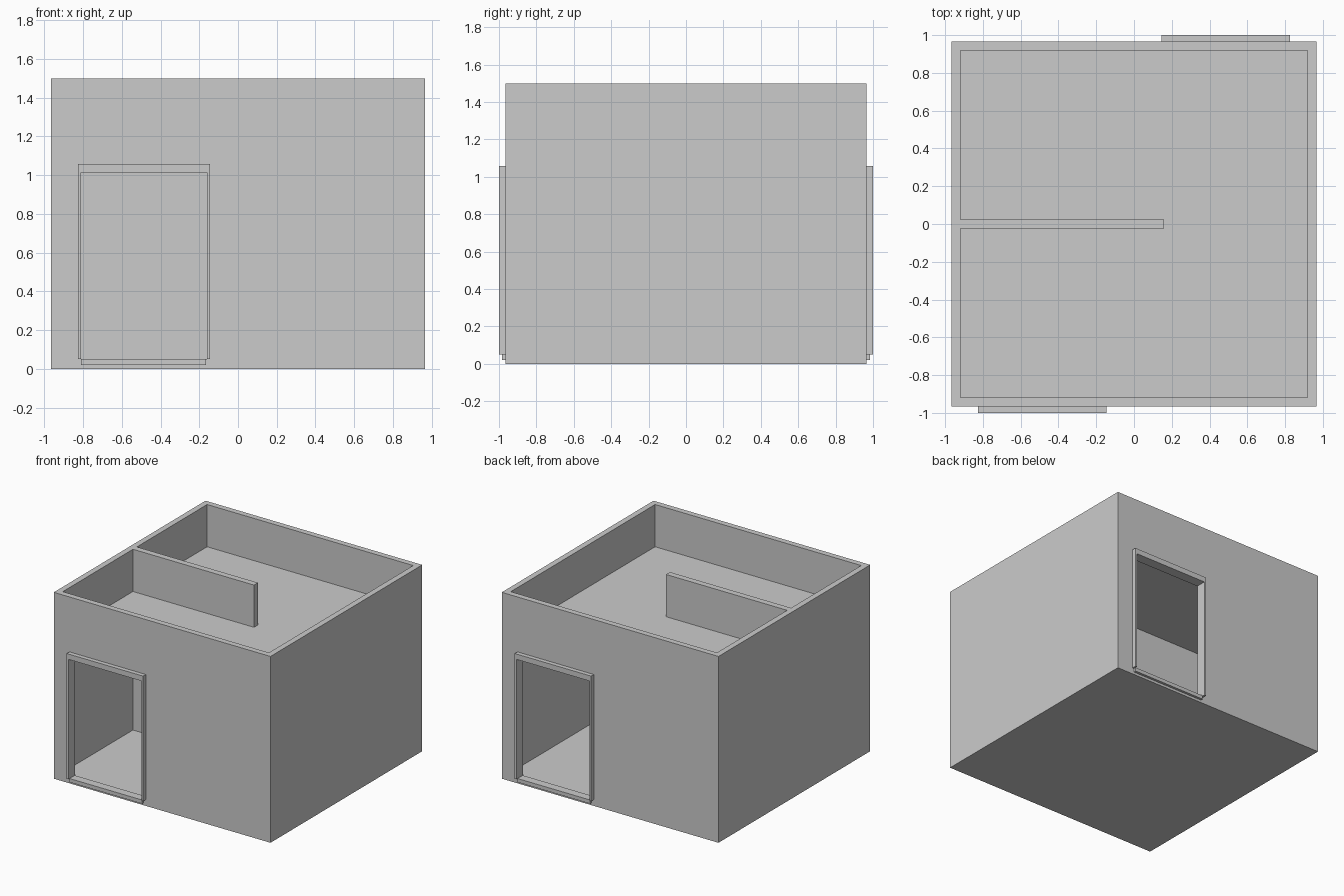
import bpy, bmesh
from mathutils import Vector, Matrix

if "Cube" in bpy.data.objects:
    bpy.data.objects.remove(bpy.data.objects["Cube"])

OUT, INN, T = 0.965, 0.918, 0.025      # outer half size, inner half size, half partition
H, FLOOR, CEIL, ROOF = 1.5, 0.045, 1.112, 1.16


def prism(name, pts, vec, spin=False):
    """Extrude a closed profile of 3D points along vec; spin turns it half way round z."""
    bm = bmesh.new()
    face = bm.faces.new([bm.verts.new(p) for p in pts])
    new = bmesh.ops.extrude_face_region(bm, geom=[face])['geom']
    bmesh.ops.translate(bm, vec=Vector(vec),
                        verts=[v for v in new if isinstance(v, bmesh.types.BMVert)])
    if spin:
        bmesh.ops.transform(bm, matrix=Matrix.Rotation(3.14159265, 4, 'Z'), verts=bm.verts)
    bmesh.ops.recalc_face_normals(bm, faces=bm.faces)
    me = bpy.data.meshes.new(name)
    bm.to_mesh(me)
    bm.free()
    ob = bpy.data.objects.new(name, me)
    bpy.context.collection.objects.link(ob)
    return ob


def box(name, x0, x1, y0, y1, z0, z1, spin=False):
    return prism(name, [(x0, y0, z0), (x1, y0, z0), (x1, y1, z0), (x0, y1, z0)],
                 (0, 0, z1 - z0), spin)


def cut(target, cutter):
    mod = target.modifiers.new("cut", 'BOOLEAN')
    mod.operation, mod.solver, mod.object = 'DIFFERENCE', 'EXACT', cutter
    bpy.context.view_layer.objects.active = target
    bpy.ops.object.modifier_apply(modifier=mod.name)
    bpy.data.objects.remove(cutter)


# Solid block, hollowed into a ground-floor room and a roof terrace;
# the C-shaped plan leaves the half-length partition standing
building = box("building", -OUT, OUT, -OUT, OUT, 0, H)
plan = [(-INN, -INN), (INN, -INN), (INN, INN), (-INN, INN),
        (-INN, T), (0.16, T), (0.16, -T), (-INN, -T)]
for z0, z1 in ((FLOOR, CEIL), (ROOF, H + 0.1)):
    cut(building, prism("room_cutter", [(x, y, z0) for x, y in plan], (0, 0, z1 - z0)))

# Two doorways, the back one being the front one turned half way round
X0, X1, Z0, Z1 = -0.825, -0.145, 0.05, 1.058      # frame outside
A0, A1, AZ = -0.81, -0.16, 1.015                  # clear opening
for side, spin in (("front", False), ("back", True)):
    cut(building, box("door_cutter", X0, X1, -1.1, -INN + 0.02, Z0, Z1, spin))
    outline = [(X0, Z0), (X0, Z1), (X1, Z1), (X1, Z0),
               (A1, Z0), (A1, AZ), (A0, AZ), (A0, Z0)]
    prism(side + "_door_frame", [(x, -1.0, z) for x, z in outline],
          (0, 1.0 - INN, 0), spin)
    box(side + "_door_sill", A0, -0.165, -0.985, -OUT, 0.02, Z0, spin)
